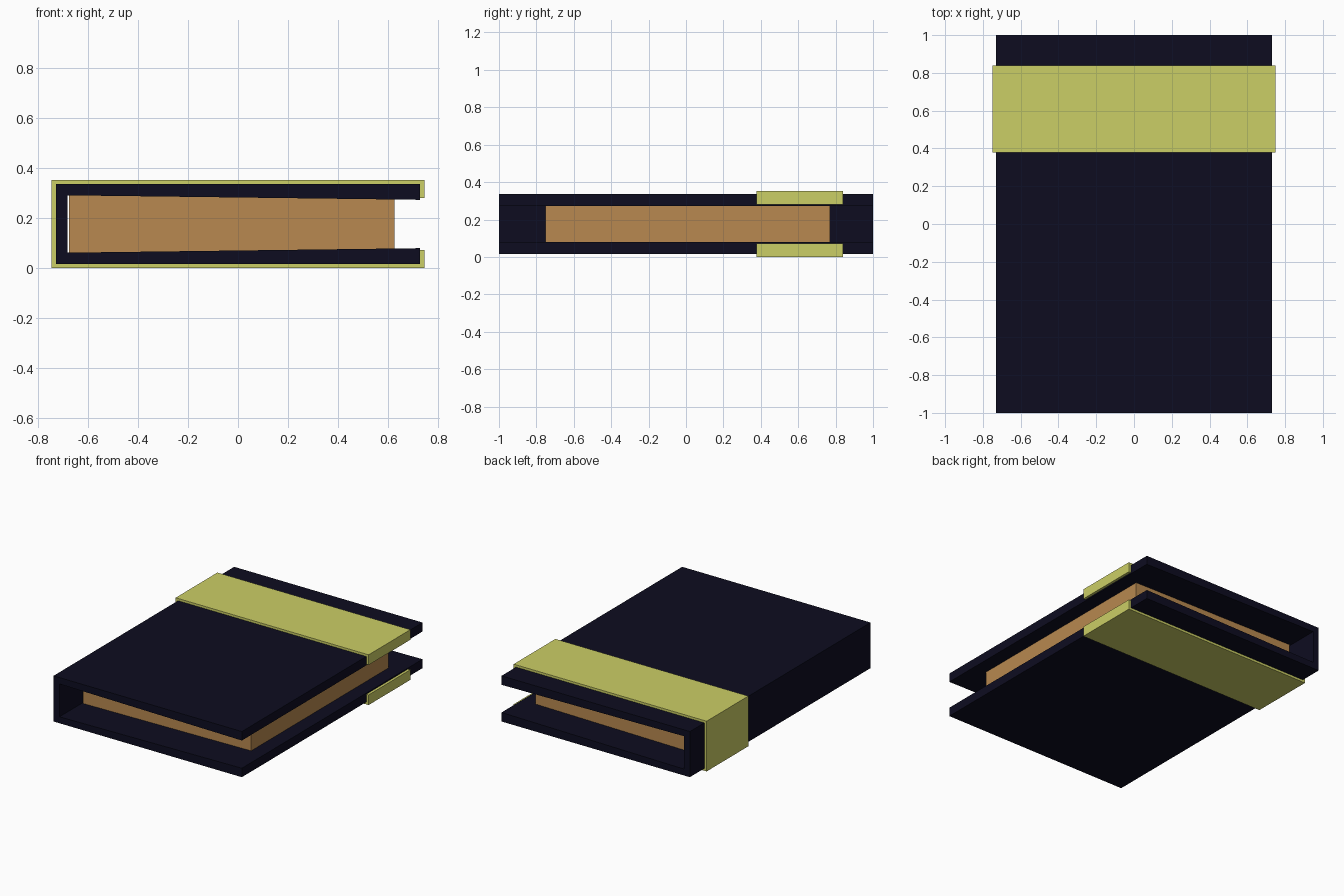
import bpy
import bmesh

cube = bpy.data.objects.get("Cube")
if cube:
    bpy.data.objects.remove(cube, do_unlink=True)


def make_material(name, rgb):
    mat = bpy.data.materials.new(name)
    mat.use_nodes = True
    color = (*rgb, 1.0)
    mat.diffuse_color = color
    mat.node_tree.nodes["Principled BSDF"].inputs["Base Color"].default_value = color
    return mat


def extrude_profile(name, points, y_front, y_back, mat):
    """Extrude a closed x-z outline from y_front to y_back."""
    bm = bmesh.new()
    face = bm.faces.new([bm.verts.new((x, y_front, z)) for x, z in points])
    result = bmesh.ops.extrude_face_region(bm, geom=[face])
    moved = [v for v in result["geom"] if isinstance(v, bmesh.types.BMVert)]
    bmesh.ops.translate(bm, verts=moved, vec=(0, y_back - y_front, 0))
    bmesh.ops.recalc_face_normals(bm, faces=bm.faces)
    mesh = bpy.data.meshes.new(name)
    bm.to_mesh(mesh)
    bm.free()
    mesh.materials.append(mat)
    obj = bpy.data.objects.new(name, mesh)
    bpy.context.collection.objects.link(obj)
    return obj


MID = 0.176  # mid height of the closed book


def mirrored(half):
    """Complete an upper half outline with its reflection below mid height."""
    upper = [(x, MID + h) for x, h in half]
    lower = [(x, MID - h) for x, h in reversed(half)]
    return upper + lower


navy = make_material("dark navy", (0.004, 0.0038, 0.0145))
gold = make_material("olive gold", (0.6, 0.62, 0.132))
tan = make_material("paper tan", (0.48, 0.25, 0.08))

# Hard cover: spine on the right side, boards thickening towards the opening
cover = [(-0.684, 0.115), (0.73, 0.097), (0.73, 0.16), (-0.73, 0.16)]
extrude_profile("cover", mirrored(cover), -1.0, 1.0, navy)

# Page block, wedged between the boards with a thin gap at the spine
pages = [(-0.677, 0.1155), (0.627, 0.0985)]
extrude_profile("page_block", mirrored(pages), -0.75, 0.77, tan)

# Band wrapped around the spine and both boards, with a lip at each open edge
band = [(-0.73, 0.16), (0.73, 0.16), (0.73, 0.105),
        (0.748, 0.105), (0.748, 0.176), (-0.748, 0.176)]
extrude_profile("band", mirrored(band), 0.378, 0.84, gold)
